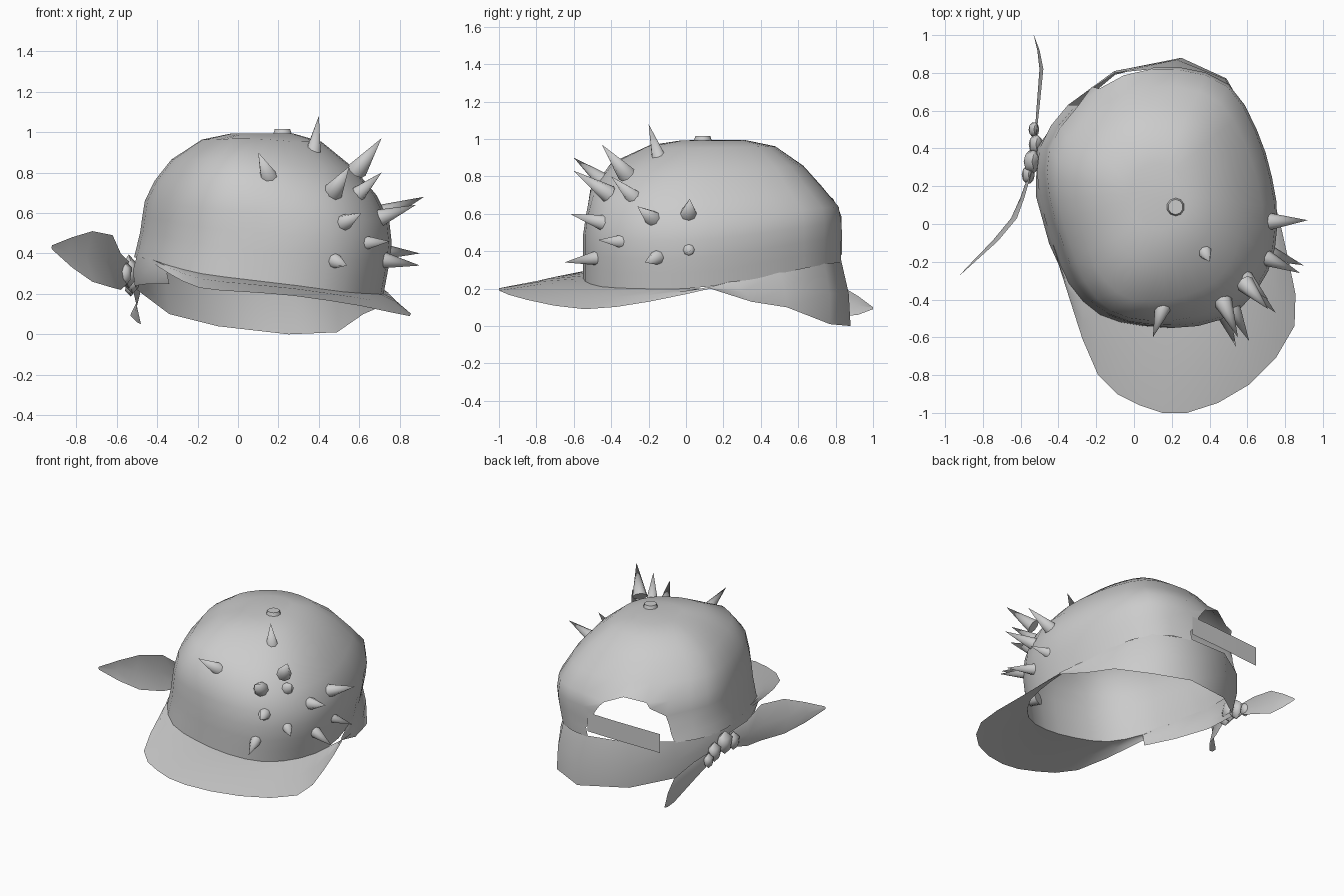
import bpy, bmesh, math
from mathutils import Vector

cube = bpy.data.objects.get("Cube")
if cube:
    bpy.data.objects.remove(cube, do_unlink=True)

grey = bpy.data.materials.new("light_grey")
grey.use_nodes = True
grey.diffuse_color = (.6, .6, .6, 1)
grey.node_tree.nodes["Principled BSDF"].inputs["Base Color"].default_value = (.6, .6, .6, 1)


def finish(name, bm, angle=50):
    """Turn a bmesh into an object, smooth except at sharp edges."""
    mesh = bpy.data.meshes.new(name)
    bm.to_mesh(mesh)
    bm.free()
    obj = bpy.data.objects.new(name, mesh)
    bpy.context.collection.objects.link(obj)
    mesh.materials.append(grey)
    bpy.ops.object.select_all(action='DESELECT')
    bpy.context.view_layer.objects.active = obj
    obj.select_set(True)
    bpy.ops.object.shade_smooth_by_angle(angle=math.radians(angle))


def loft(rows, closed=False):
    """Skin faces between rows of points that all have the same length."""
    bm = bmesh.new()
    grid = [[bm.verts.new(p) for p in row] for row in rows]
    for low, high in zip(grid, grid[1:]):
        count = len(low)
        for i in range(count if closed else count - 1):
            j = (i + 1) % count
            bm.faces.new((low[i], low[j], high[j], high[i]))
    return bm, grid


def refine(points, closed=False):
    """Double the points of a line or loop with smooth in-between points."""
    padded = [points[-1], *points, *points[:2]] if closed else [points[0], *points, points[-1]]
    result = []
    for before, p, q, after in zip(padded, padded[1:], padded[2:], padded[3:]):
        result += [p, (p + q) * .5625 - (before + after) * .0625]
    return result if closed else result + [points[-1]]


# Lower rim of the crown, counter-clockwise from the +x side
rim = [Vector(p) for p in (
    (.72, 0, .2), (.69, .25, .23), (.61, .5, .28), (.46, .74, .33),
    (.2, .83, .34), (-.1, .8, .36), (-.35, .63, .37), (-.5, .4, .38),
    (-.5, .15, .38), (-.43, -.1, .37), (-.34, -.32, .34), (-.18, -.48, .3),
    (.05, -.54, .27), (.3, -.54, .24), (.52, -.45, .21), (.67, -.25, .2))]

# Crown: the rim shrinks towards the apex while leaning slightly to +x and the front
apex = Vector((.13, .15, 1))
profile = ((1, 0, 0, 0), (1, .1, .015, 0), (1, .2, .03, 0), (1, .32, .04, 0),
           (.98, .45, .04, 0), (.89, .61, .03, -.03), (.73, .78, .01, -.02),
           (.48, .94, 0, 0), (.25, .99, 0, 0))
rows = []
for spread, rise, lean_x, lean_y in profile:
    rows.append([Vector((apex.x + (p.x - apex.x) * spread + lean_x,
                         apex.y + (p.y - apex.y) * spread + lean_y,
                         p.z + (apex.z - p.z) * rise)) for p in refine(rim, True)])
bm, grid = loft(rows, closed=True)
bm.faces.new(grid[-1])

# Fuller upper front
bulge = Vector((0, -.36, .84))
for v in bm.verts:
    away = (v.co - bulge).length
    if away < .35:
        v.co += Vector((-.1, -.7, .5)) * .06 * (1 - away / .35)

# Rear arch opening, with its border pulled onto an ellipse
arch_x, arch_z, half_width, height = -.07, .35, .26, .33


def arch_radius(p):
    return math.hypot((p.x - arch_x) / half_width, (p.z - arch_z) / height)


hole = [f for f in bm.faces if f.calc_center_median().y > .45
        and arch_radius(f.calc_center_median()) < 1]
bmesh.ops.delete(bm, geom=hole, context='FACES')
for v in bm.verts:
    if v.is_boundary and v.co.y > .45 and .5 < arch_radius(v.co) < 1.5 and v.co.z > .42:
        r = arch_radius(v.co)
        v.co.x = arch_x + (v.co.x - arch_x) / r
        v.co.z = arch_z + (v.co.z - arch_z) / r
finish("crown", bm, 60)

# Brim swept from the front half of the rim, with a thick edge
inner = refine(rim[9:] + [Vector((.72, .02, .2)), Vector((.73, .13, .2))])
outer = refine([Vector(p) for p in (
    (-.43, -.11, .36), (-.34, -.4, .3), (-.19, -.8, .23), (.03, -.96, .21),
    (.28, -1, .19), (.61, -.85, .14), (.85, -.54, .09), (.82, -.2, .13), (.74, .13, .2))])
middle = [(a + b) / 2 + Vector((0, 0, .01)) for a, b in zip(inner, outer)]
bm, grid = loft([outer, middle, inner])
bmesh.ops.solidify(bm, geom=bm.faces[:], thickness=.015)
bmesh.ops.recalc_face_normals(bm, faces=bm.faces[:])
finish("brim", bm)

# Bandana band hanging below the back and the -x side
top = [Vector((.73, .13, .21))] + [p + Vector((0, 0, .01)) for p in rim[1:11]]
low = [Vector(p) for p in (
    (.73, .13, .2), (.69, .35, .13), (.62, .54, .1), (.49, .77, .01),
    (.25, .88, 0), (-.1, .79, .04), (-.34, .59, .1), (-.5, .4, .22),
    (-.51, .15, .24), (-.44, -.1, .25), (-.34, -.3, .25))]
belly = []
for a, b in zip(top, low):
    out = Vector((a.x - apex.x, a.y - apex.y, 0)).normalized()
    belly.append((a + b) / 2 + out * .015)
finish("bandana_band", loft([low, belly, top])[0], 60)

# Closing strap across the arch, with a loose end
strap = [(.2, .835), (0, .83), (-.18, .82), (-.36, .81)]
rows = [[Vector((x, y, z - .03 * (.2 - x))) for x, y in strap] for z in (.385, .52)]
finish("back_strap", loft(rows)[0])

# Knot made of folded lumps
for i, (x, y, z, size) in enumerate(((-.54, .33, .31, .07), (-.56, .26, .3, .055),
                                     (-.52, .42, .27, .06), (-.53, .5, .24, .045))):
    bm = bmesh.new()
    bmesh.ops.create_icosphere(bm, subdivisions=1, radius=size)
    for v in bm.verts:
        v.co = Vector((v.co.x * .7 + x, v.co.y + y, v.co.z * 1.2 + z))
    finish(f"knot_fold_{i + 1}", bm, 60)


def tail(name, stations):
    """Leaf-shaped cloth end; each station is x, y, lower z and upper z."""
    rows = [[Vector((x, y, a)), Vector((x - (b - a) * .12, y, (a + b) / 2)), Vector((x, y, b))]
            for x, y, a, b in stations]
    finish(name, loft(rows)[0], 60)


tail("front_tail", ((-.54, .28, .26, .36), (-.58, .14, .22, .4), (-.62, .03, .23, .49),
                    (-.72, -.09, .26, .51), (-.82, -.18, .33, .48), (-.92, -.27, .42, .44)))
tail("back_tail", ((-.52, .44, .22, .29), (-.5, .62, .14, .27),
                   (-.48, .82, .05, .22), (-.5, .92, .06, .16), (-.53, 1, .09, .1)))

# Spikes pointing away from the inside of the crown
core = Vector((.3, 0, .43))
tips = ((.4, -.2, 1.08), (.1, -.6, .9), (.71, -.45, .97), (.55, -.6, .83),
        (.71, -.4, .8), (.61, -.62, .6), (.88, -.26, .64), (.92, .02, .68),
        (.75, -.47, .46), (.9, -.22, .34), (.9, .02, .4), (.54, -.65, .34))
for i, tip in enumerate(tips):
    tip = Vector(tip)
    direction = (tip - core).normalized()
    bm = bmesh.new()
    bmesh.ops.create_cone(bm, cap_ends=True, segments=8, radius1=.05, radius2=0, depth=.24)
    turn = direction.to_track_quat('Z', 'Y')
    for v in bm.verts:
        v.co = turn @ v.co + tip - direction * .12
    finish(f"spike_{i + 1}", bm, 50)

# Top button
bm = bmesh.new()
bmesh.ops.create_cone(bm, cap_ends=True, segments=10, radius1=.05, radius2=.04, depth=.03)
bmesh.ops.translate(bm, verts=bm.verts, vec=(.22, .09, 1))
finish("top_button", bm, 40)
